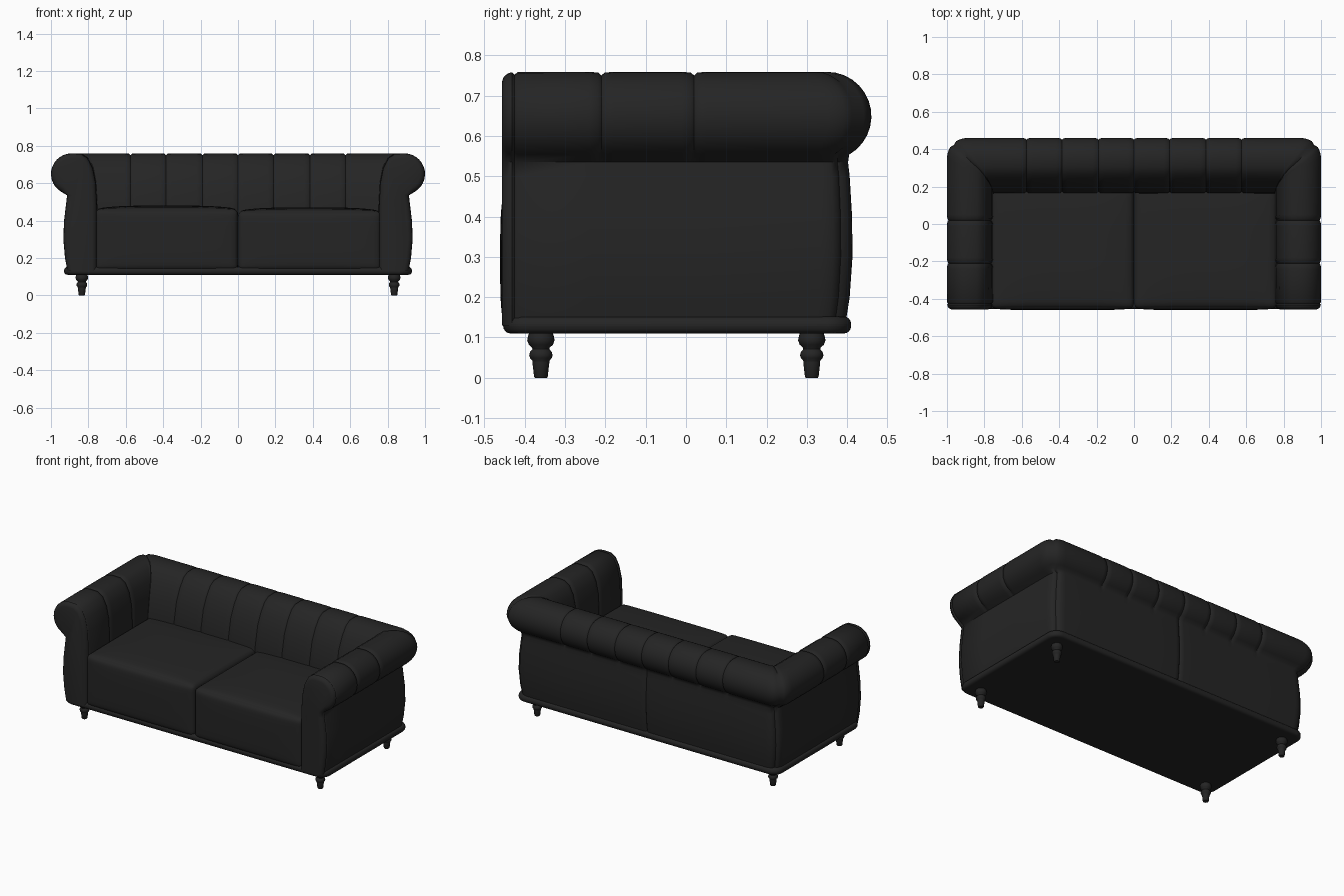
import bpy, bmesh, math
from mathutils import Vector

old = bpy.data.objects.get("Cube")
if old:
    bpy.data.objects.remove(old, do_unlink=True)


def make_material(name, value):
    mat = bpy.data.materials.new(name)
    mat.use_nodes = True
    colour = (value, value, value, 1)
    mat.diffuse_color = colour
    mat.node_tree.nodes["Principled BSDF"].inputs["Base Color"].default_value = colour
    return mat


leather = make_material("black leather", 0.018)


def finish(bm, name, angle=40, bevel=0):
    bmesh.ops.recalc_face_normals(bm, faces=bm.faces)
    mesh = bpy.data.meshes.new(name)
    bm.to_mesh(mesh)
    bm.free()
    obj = bpy.data.objects.new(name, mesh)
    bpy.context.collection.objects.link(obj)
    mesh.materials.append(leather)
    if bevel:
        mod = obj.modifiers.new("soft edges", "BEVEL")
        mod.width, mod.segments = bevel, 4
        mod.angle_limit = math.radians(40)
    bpy.ops.object.select_all(action="DESELECT")
    obj.select_set(True)
    bpy.context.view_layer.objects.active = obj
    bpy.ops.object.shade_smooth_by_angle(angle=math.radians(angle))
    return obj


def skin(bm, rings, closed):
    for r0, r1 in zip(rings, rings[1:]):
        n = len(r0)
        for i in range(n if closed else n - 1):
            j = (i + 1) % n
            bm.faces.new((r0[i], r0[j], r1[j], r1[i]))
    bm.faces.new(rings[0])
    bm.faces.new(rings[-1])


# Cross-section of the rolled body: (arm x, back y, z), outside to inside
section = [(.912, .395, .13), (.925, .406, .2), (.934, .413, .3), (.93, .412, .4),
           (.918, .406, .5), (.914, .402, .535)]
wall_count = len(section)
for k in range(14):
    t = math.radians(-60 + 150 * k / 13)
    section.append((.89 + .11 * math.cos(t), .35 + .11 * math.cos(t), .649 + .11 * math.sin(t)))
section += [(.84, .305, .757), (.805, .265, .735), (.776, .225, .68), (.76, .19, .6),
            (.754, .165, .48), (.754, .155, .13)]


def shrunk(depth, whole):
    out = []
    for i, (a, b, z) in enumerate(section):
        if i < wall_count and not whole:
            out.append((a, b, z))
            continue
        low = z < .54
        to = Vector((.845 if low else .88, .3 if low else .34, z if low else .645))
        p = Vector((a, b, z))
        arm, back = Vector((to.x - a, to.z - z)), Vector((to.y - b, to.z - z))
        arm, back = arm.normalized() * depth, back.normalized() * depth
        out.append((a + arm.x, b + back.x, z + arm.y))
    return out


def seam_stations(seams, whole_at=None):
    # Each seam is a narrow groove between two shoulders
    return [(s + o, d, s == whole_at) for s in seams
            for o, d in ((-.03, 0), (-.008, .002), (0, .009), (.008, .002), (.03, 0))]


front_end = [(-.457, .026, True), (-.452, .012, True), (-.442, .004, True), (-.432, .001, True),
             (-.425, .007, True), (-.418, .001, True)]
arm = front_end + seam_stations([-.21, .02])
arm_rings = [[(a, y, z) for a, b, z in shrunk(d, w)] for y, d, w in arm]
corner_rings = []
for k in range(9):
    t = math.radians(90 * k / 8)
    ring = []
    for a, b, z in shrunk(.007 if k == 4 else 0, k == 4):
        r = min(.11, max(.004, (a - .76) * .45))
        ring.append((a - r + r * math.cos(t), b - r + r * math.sin(t), z))
    corner_rings.append(ring)
back = seam_stations([.575, .385, .19, 0, -.19, -.385, -.575], whole_at=0)
back.sort(key=lambda s: -s[0])
back_rings = [[(x, b, z) for a, b, z in shrunk(d, w)] for x, d, w in back]
half = arm_rings + corner_rings
mirrored = [[(-x, y, z) for x, y, z in ring] for ring in reversed(half)]

bm = bmesh.new()
skin(bm, [[bm.verts.new(p) for p in ring] for ring in half + back_rings + mirrored], True)
finish(bm, "rolled_arms_and_back", 50)


# Seat cushions: rounded boxes with a crowned top and a full front
def cushion(name, x0, x1, top):
    lo, hi, r = Vector((x0, -.452, .13)), Vector((x1, .22, top)), .03
    mid, size = (lo + hi) / 2, (hi - lo) / 2
    bm = bmesh.new()
    bmesh.ops.create_cube(bm, size=2)
    bmesh.ops.subdivide_edges(bm, edges=bm.edges, cuts=19, use_grid_fill=True)
    for v in bm.verts:
        u = Vector([math.sin(c * math.pi / 2) for c in v.co])
        p = Vector([u[i] * size[i] for i in range(3)])
        core = Vector([max(r - size[i], min(size[i] - r, p[i])) for i in range(3)])
        p = core + (p - core).normalized() * r
        if u.z > 0:
            p.z += .018 * u.z * (1 - u.x ** 4) * (1 - u.y ** 4)
        if u.y < 0:
            p.y += .009 * u.y * (1 - u.x ** 4) * (1 - u.z ** 4)
        v.co = p + mid
    finish(bm, name, 60)


cushion("right_seat_cushion", -.765, 0, .462)
cushion("left_seat_cushion", 0, .765, .452)

# Plinth with rounded corners and a soft rim
bm = bmesh.new()
bmesh.ops.create_cube(bm, size=1)
for v in bm.verts:
    v.co = (v.co.x * 1.86, v.co.y * .863 - .022, v.co.z * .042 + .131)
upright = [e for e in bm.edges if abs(e.verts[0].co.z - e.verts[1].co.z) > .01]
bmesh.ops.bevel(bm, geom=upright, offset=.065, segments=8, profile=.5, affect="EDGES")
finish(bm, "plinth", 40, .018)

# Turned legs
leg_profile = [(.015, 0), (.017, .003), (.021, .038), (.021, .042), (.027, .049), (.029, .056),
               (.027, .064), (.021, .071), (.022, .075), (.03, .082), (.034, .093),
               (.032, .103), (.028, .115)]
for side, x in (("left", .835), ("right", -.835)):
    for end, y in (("front", -.36), ("back", .312)):
        bm = bmesh.new()
        rings = [[bm.verts.new((x + r * math.cos(k * math.tau / 24),
                                y + r * math.sin(k * math.tau / 24), z)) for k in range(24)]
                 for r, z in leg_profile]
        skin(bm, rings, True)
        finish(bm, f"{end}_{side}_leg", 50)
